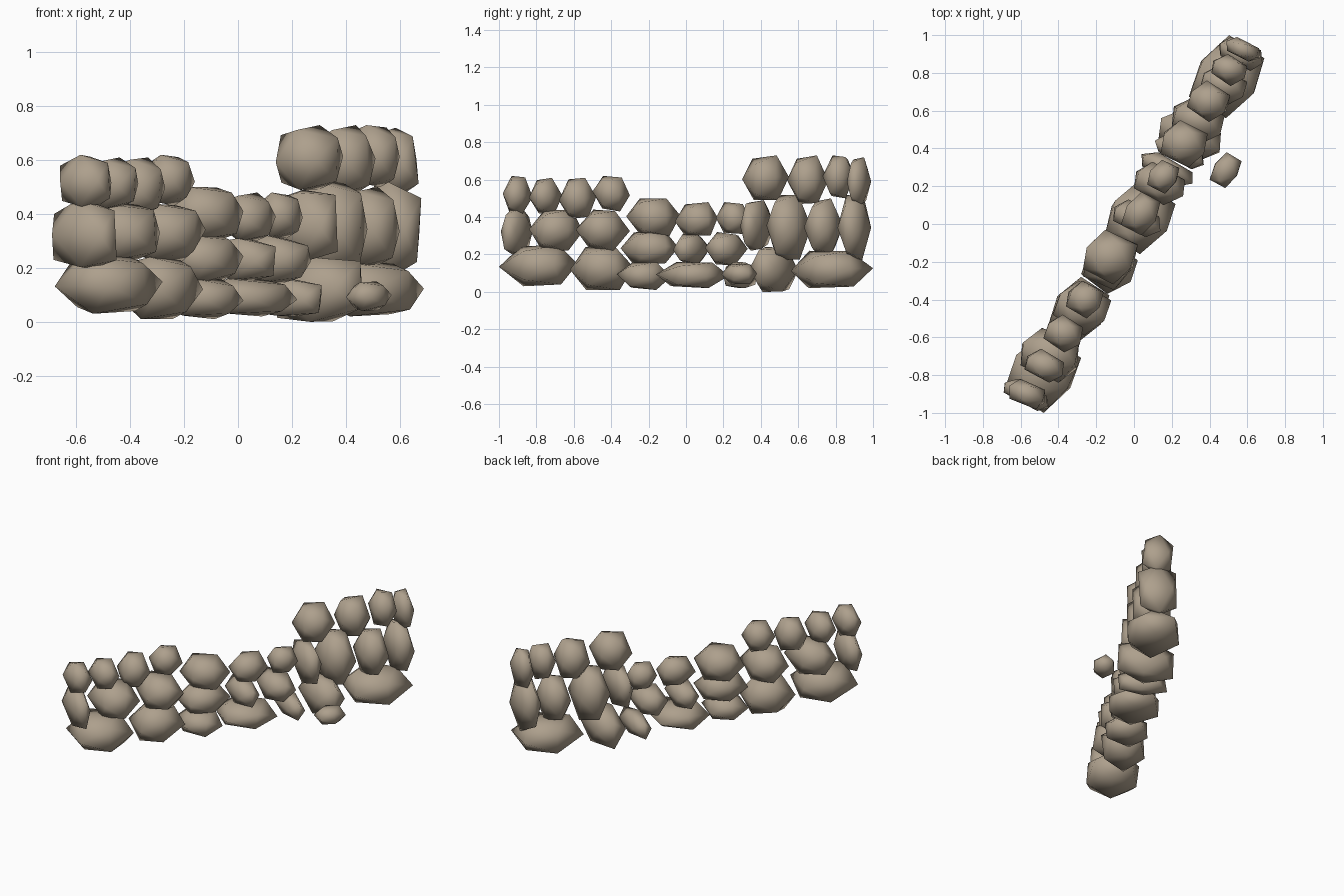
import bpy
import bmesh
import math
import random
from mathutils import Euler, Matrix, Vector

random.seed(4)
cube = bpy.data.objects.get("Cube")
if cube:
    bpy.data.objects.remove(cube, do_unlink=True)

# Single warm grey stone colour
stone_colour = (0.42, 0.35, 0.265, 1.0)
stone = bpy.data.materials.new("warm_grey_stone")
stone.use_nodes = True
stone.diffuse_color = stone_colour
shader = stone.node_tree.nodes["Principled BSDF"]
shader.inputs["Base Color"].default_value = stone_colour
shader.inputs["Roughness"].default_value = 0.9

# Heading of the wall, which runs diagonally
HEADING = math.radians(58)
COS2, SIN2 = math.cos(HEADING) ** 2, math.sin(HEADING) ** 2
LONG, SHORT = 1.6, 1.15


def rock_corners():
    """Twelve slightly disturbed corners, pointed along the wall."""
    turn = Euler([random.uniform(-0.1, 0.1) for axis in range(3)]).to_matrix()
    corners = []
    for p in (-SHORT, SHORT):
        for q in (-LONG, LONG):
            for corner in ((q, p, 0), (p, 0, q), (0, q, p)):
                shift = Vector([random.uniform(-0.1, 0.1) for axis in range(3)])
                corners.append(turn @ Vector(corner) + shift)
    return corners


def add_stone(name, box):
    """Make one smooth faceted rock that fills a box given in hundredths."""
    x0, x1, y0, y1, z0, z1 = (value / 100 for value in box)
    centre = Vector((x0 + x1, y0 + y1, z0 + z1)) / 2
    half = Vector((x1 - x0, y1 - y0, z1 - z0)) / 2
    # Length along the wall and width across it that suit the box
    spread = SIN2 ** 2 - COS2 ** 2
    along = (SIN2 * half.y ** 2 - COS2 * half.x ** 2) / spread
    across = (SIN2 * half.x ** 2 - COS2 * half.y ** 2) / spread
    size = (math.sqrt(max(along, 0.003)), math.sqrt(max(across, 0.003)), half.z)
    shape = Matrix.Rotation(HEADING, 3, "Z") @ Matrix.Diagonal(size)
    points = [shape @ corner for corner in rock_corners()]
    low = Vector([min(p[i] for p in points) for i in range(3)])
    high = Vector([max(p[i] for p in points) for i in range(3)])
    middle, reach = (low + high) / 2, (high - low) / 2

    bm = bmesh.new()
    for p in points:
        bm.verts.new([centre[i] + (p[i] - middle[i]) * half[i] / reach[i] for i in range(3)])
    hull = bmesh.ops.convex_hull(bm, input=bm.verts[:])
    loose = [v for v in hull["geom_interior"] if isinstance(v, bmesh.types.BMVert)]
    bmesh.ops.delete(bm, geom=loose, context="VERTS")
    bmesh.ops.recalc_face_normals(bm, faces=bm.faces[:])
    for face in bm.faces:
        face.smooth = True
    mesh = bpy.data.meshes.new(name)
    bm.to_mesh(mesh)
    bm.free()
    mesh.materials.append(stone)
    bpy.context.collection.objects.link(bpy.data.objects.new(name, mesh))


def add_course(name, boxes):
    """Lay one row of stones, each box as x, y and z ranges."""
    for number, box in enumerate(boxes, 1):
        add_stone(f"{name}_{number}", box)


# Bottom row of long stones
add_course("bottom_stone", [
    (-68, -28, -100, -58, 3, 25), (-45, -13, -62, -28, 1, 24),
    (-28, 2, -37, -8, 1, 16), (-15, 22, -16, 23, 2, 16),
    (4, 31, 20, 38, 2, 16), (13, 46, 34, 60, 0, 24),
    (29, 69, 56, 100, 2, 22)])

# Middle row, lower and split in two where the wall has sagged
add_course("middle_stone", [
    (-69, -45, -99, -82, 20, 45), (-60, -29, -84, -55, 22, 44),
    (-43, -12, -59, -30, 22, 44), (-27, 2, -35, -4, 14, 33),
    (-11, 14, -7, 13, 15, 31), (0, 27, 10, 33, 14, 32),
    (11, 37, 29, 47, 22, 49), (20, 48, 43, 67, 17, 52),
    (35, 60, 63, 84, 20, 50), (45, 68, 81, 99, 17, 52)])

# Top row of small capping stones
add_course("top_stone", [
    (-66, -47, -98, -82, 42, 62), (-58, -37, -84, -66, 42, 61),
    (-48, -27, -68, -48, 39, 61), (-36, -16, -50, -30, 43, 62),
    (-27, 2, -32, -3, 30, 50), (-7, 14, -6, 17, 30, 48),
    (7, 24, 16, 34, 31, 48), (14, 39, 30, 55, 49, 73),
    (28, 51, 54, 76, 47, 73), (41, 60, 73, 90, 50, 73),
    (49, 67, 86, 99, 46, 72)])

# Small rock lying beside the wall
add_stone("fallen_stone", (40, 57, 19, 38, 4, 15))
